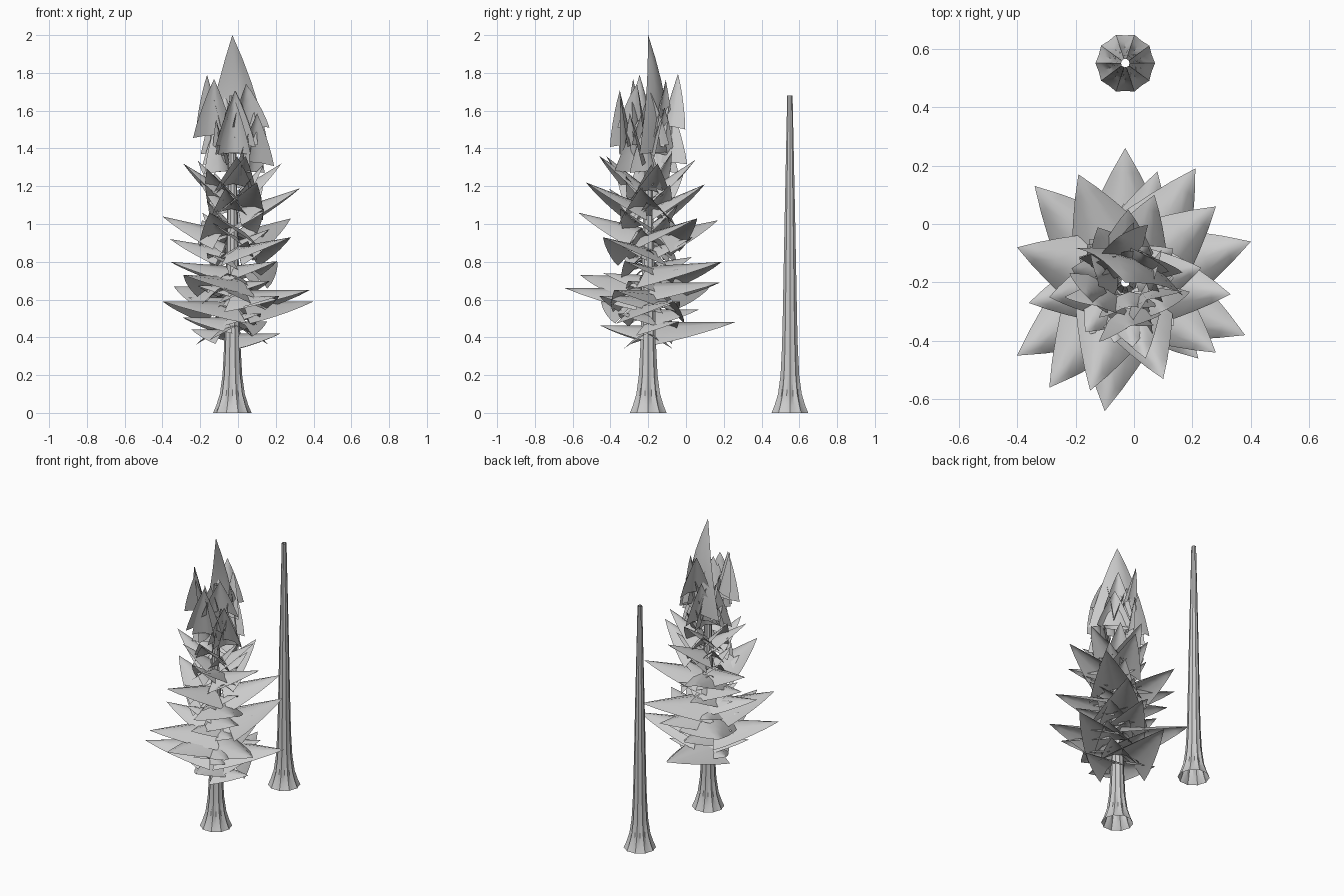
import bpy, bmesh, math, random
from mathutils import Vector

cube = bpy.data.objects.get("Cube")
if cube:
    bpy.data.objects.remove(cube, do_unlink=True)

random.seed(11)
AXIS = Vector((-0.03, -0.2, 0))

# One grey for the whole model
grey = bpy.data.materials.new("light_grey")
grey.use_nodes = True
COLOUR = (0.6, 0.6, 0.6, 1)
grey.diffuse_color = COLOUR
grey.node_tree.nodes["Principled BSDF"].inputs["Base Color"].default_value = COLOUR


def finish(bm, name):
    mesh = bpy.data.meshes.new(name)
    bm.to_mesh(mesh)
    bm.free()
    mesh.materials.append(grey)
    obj = bpy.data.objects.new(name, mesh)
    bpy.context.collection.objects.link(obj)
    bpy.ops.object.select_all(action="DESELECT")
    bpy.context.view_layer.objects.active = obj
    obj.select_set(True)
    bpy.ops.object.shade_smooth_by_angle(angle=math.radians(40))


def grid_faces(bm, rows, closed=False):
    for a, b in zip(rows, rows[1:]):
        count = len(a)
        for i in range(count if closed else count - 1):
            j = (i + 1) % count
            bm.faces.new((a[i], a[j], b[j], b[i]))


# Fluted, flared trunk, open at both ends: radius, height, groove factor
PROFILE = [(0.102, 0, 0.93), (0.085, 0.04, 0.83), (0.066, 0.1, 0.82), (0.052, 0.2, 0.85),
           (0.044, 0.35, 0.88), (0.04, 0.5, 0.9), (0.03, 1.0, 0.9), (0.015, 1.68, 0.9)]


def trunk(name, centre, inward=False):
    bm = bmesh.new()
    rows = []
    for radius, z, groove in PROFILE:
        row = []
        for i in range(20):
            r = radius * (groove if i % 2 else 1)
            a = math.tau * i / 20
            row.append(bm.verts.new(centre + Vector((r * math.cos(a), r * math.sin(a), z))))
        rows.append(row)
    grid_faces(bm, rows, closed=True)
    if inward:
        bmesh.ops.reverse_faces(bm, faces=bm.faces[:])
    finish(bm, name)


# Pointed leaf blade: a triangle arched across, sagging along its length
WIDTHS = [1, 0.85, 0.67, 0.47, 0.25]


def leaf(bm, base, tip, half_width, arch=0.62, sag=0.0):
    along = tip - base
    side = along.cross(Vector((0, 0, 1))).normalized()
    up = side.cross(along).normalized()
    rows = []
    for k, w in enumerate(WIDTHS):
        t = k / len(WIDTHS)
        row = []
        for s in (1, 0.5, 0, -0.5, -1):
            p = base + along * t + side * (s * w * half_width)
            p -= up * (arch * w * half_width * s * s + sag * along.length * math.sin(math.pi * t))
            row.append(bm.verts.new(p))
        rows.append(row)
    grid_faces(bm, rows)
    point = bm.verts.new(tip)
    for a, b in zip(rows[-1], rows[-1][1:]):
        bm.faces.new((a, b, point))


def spread_leaf(bm, tip, width_ratio):
    # Leaves lift more the higher they sit
    out = (tip - AXIS) * Vector((1, 1, 0))
    base = AXIS + out.normalized() * 0.035
    base.z = tip.z - max(0, tip.z - 0.7) * 0.22
    leaf(bm, base, tip, width_ratio * out.length)


trunk("tree_trunk", AXIS)
trunk("bare_trunk", Vector((-0.03, 0.55, 0)), inward=True)

# Long leaves that set the outline
LONG_TIPS = [
    (-0.03, 0.26, 0.48), (0.21, 0.19, 0.8), (0.28, 0.06, 1.03), (0.4, -0.06, 0.59),
    (0.33, -0.24, 1.19), (0.38, -0.38, 0.65), (0.28, -0.44, 0.93), (0.1, -0.53, 1.22),
    (-0.1, -0.64, 0.66), (-0.29, -0.56, 0.73), (-0.4, -0.45, 0.59), (-0.4, -0.08, 1.04),
    (-0.34, 0.13, 0.67), (-0.19, 0.17, 1.02), (-0.36, -0.27, 0.8), (-0.15, -0.57, 1.06),
    (0.07, 0.1, 1.21), (-0.29, -0.25, 1.32), (0.04, -0.46, 1.36), (0.23, -0.15, 1.32),
    (0.08, 0.18, 0.69), (-0.02, 0.05, 1.34), (0.22, -0.46, 0.62), (-0.36, -0.1, 0.92),
]
bm = bmesh.new()
for tip in LONG_TIPS:
    spread_leaf(bm, Vector(tip), 0.42)
finish(bm, "long_leaves")

# Short leaves filling the crown in a spiral
bm = bmesh.new()
COUNT = 46
for i in range(COUNT):
    z = 0.42 + 0.98 * i / COUNT
    a = i * 2.4 + random.uniform(-0.3, 0.3)
    r = random.uniform(0.2, 0.3) - 0.08 * i / COUNT
    tip = AXIS + Vector((r * math.cos(a), r * math.sin(a), z))
    spread_leaf(bm, tip, 0.5)
finish(bm, "short_leaves")

# Upright leaves around the top, each leaning a little sideways
bm = bmesh.new()
for i in range(22):
    a = i * 2.4
    out = Vector((math.cos(a), math.sin(a), 0))
    around = Vector((-out.y, out.x, 0))
    z = 1.28 + 0.24 * (i % 6) / 5
    r = random.uniform(0.02, 0.1)
    base = AXIS + out * r + Vector((0, 0, z))
    lean = around * random.uniform(-0.07, 0.07)
    tip = base + out * random.uniform(0.02, 0.07) + lean
    tip.z += random.uniform(0.22, 0.3)
    leaf(bm, base, tip, random.uniform(0.08, 0.12))
finish(bm, "upright_leaves")

# Tall leaf closing the tip, hollow side turned to the front
bm = bmesh.new()
leaf(bm, Vector((0.01, -0.11, 1.38)), Vector((-0.03, -0.2, 2.0)), 0.2, arch=0.3, sag=-0.04)
bmesh.ops.reverse_faces(bm, faces=bm.faces[:])
finish(bm, "top_leaf")
